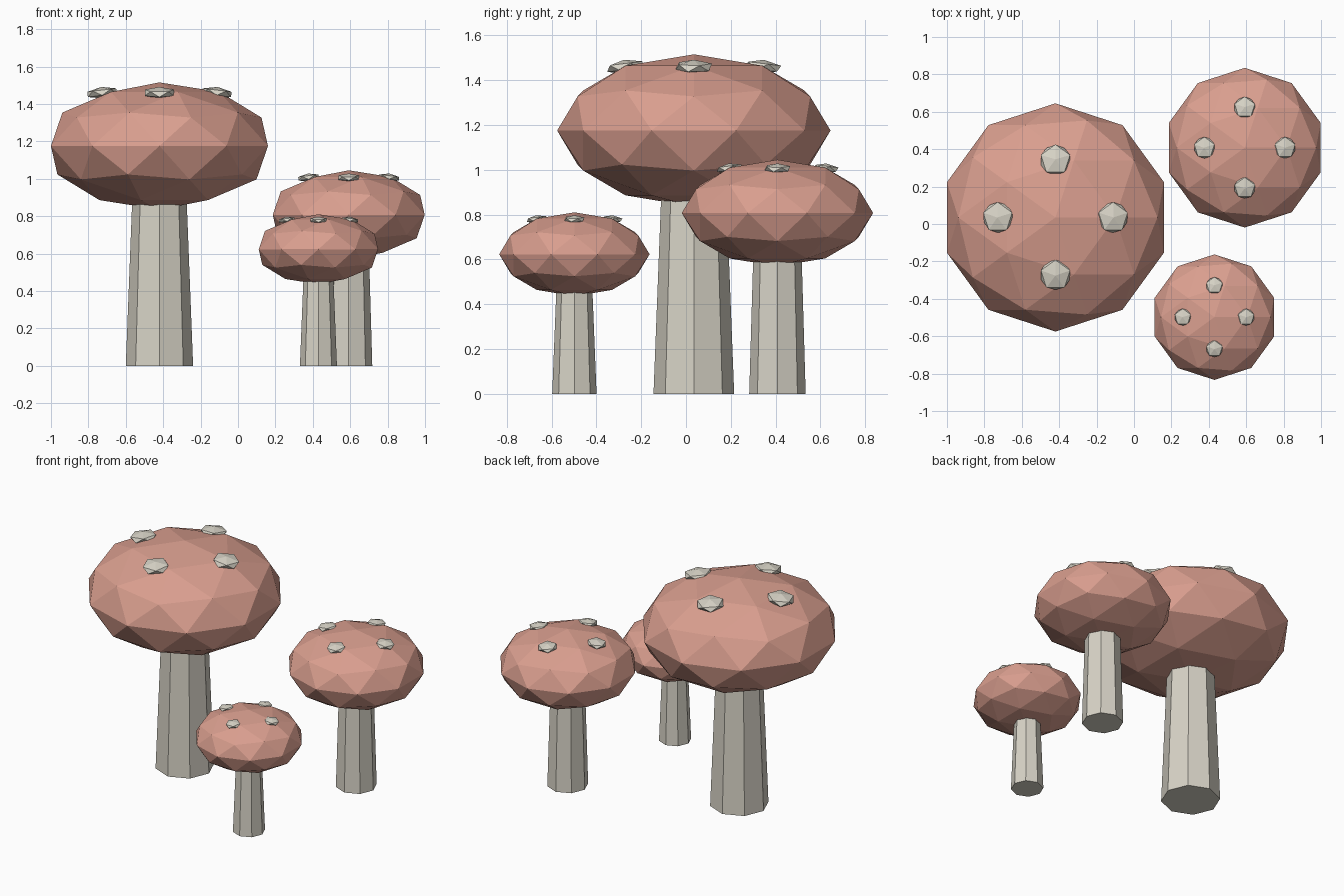
import bpy
import math
from mathutils import Matrix, Vector

if "Cube" in bpy.data.objects:
    bpy.data.objects.remove(bpy.data.objects["Cube"])


def make_material(name, color):
    mat = bpy.data.materials.new(name)
    mat.diffuse_color = (*color, 1.0)
    mat.use_nodes = True
    mat.node_tree.nodes["Principled BSDF"].inputs["Base Color"].default_value = mat.diffuse_color
    return mat


CAP = make_material("dusty_pink", (0.70, 0.345, 0.275))
PALE = make_material("pale_stone", (0.68, 0.65, 0.565))


def finish(name, mat):
    obj = bpy.context.object
    obj.name = name
    obj.data.materials.append(mat)
    return obj


def flat_ball(name, subdivisions, matrix, mat):
    """Faceted ball placed and squashed by a matrix."""
    bpy.ops.mesh.primitive_ico_sphere_add(subdivisions=subdivisions, radius=1)
    obj = finish(name, mat)
    obj.data.transform(matrix)
    return obj


def mushroom(label, x, y, size, cap_z, base_r, neck_r, neck_z):
    # Tapered eight-sided stem, running on up into the cap
    top_z = cap_z - 0.12 * size
    top_r = base_r + (neck_r - base_r) * top_z / neck_z
    bpy.ops.mesh.primitive_cone_add(vertices=8, radius1=base_r, radius2=top_r,
                                    depth=top_z, location=(x, y, top_z / 2))
    finish(label + "_stem", PALE)

    # Squashed faceted cap
    centre = Vector((x, y, cap_z))
    flat_ball(label + "_cap", 2, Matrix.Translation(centre)
              @ Matrix.Diagonal((0.61 * size, 0.61 * size, 0.34 * size, 1)), CAP)

    # Four small spots around the crown, leaning slightly outward
    tilt = math.radians(7)
    for i in range(4):
        a = i * math.pi / 2
        out = Vector((math.cos(a), math.sin(a), 0))
        lean = Matrix.Rotation(tilt, 4, Vector((-out.y, out.x, 0)))
        place = Matrix.Translation(centre + size * (0.307 * out + Vector((0, 0, 0.285))))
        squash = Matrix.Diagonal((0.0915 * size, 0.0915 * size, 0.031 * size, 1))
        turn = Matrix.Rotation(math.pi / 2, 4, 'Z')
        flat_ball(f"{label}_spot_{i + 1}", 1, place @ lean @ turn @ squash, PALE)


mushroom("large", -0.42, 0.035, 1.0, 1.175, 0.18, 0.147, 0.85)
mushroom("medium", 0.592, 0.408, 0.7, 0.807, 0.126, 0.109, 0.58)
mushroom("small", 0.43, -0.498, 0.55, 0.623, 0.099, 0.081, 0.45)
